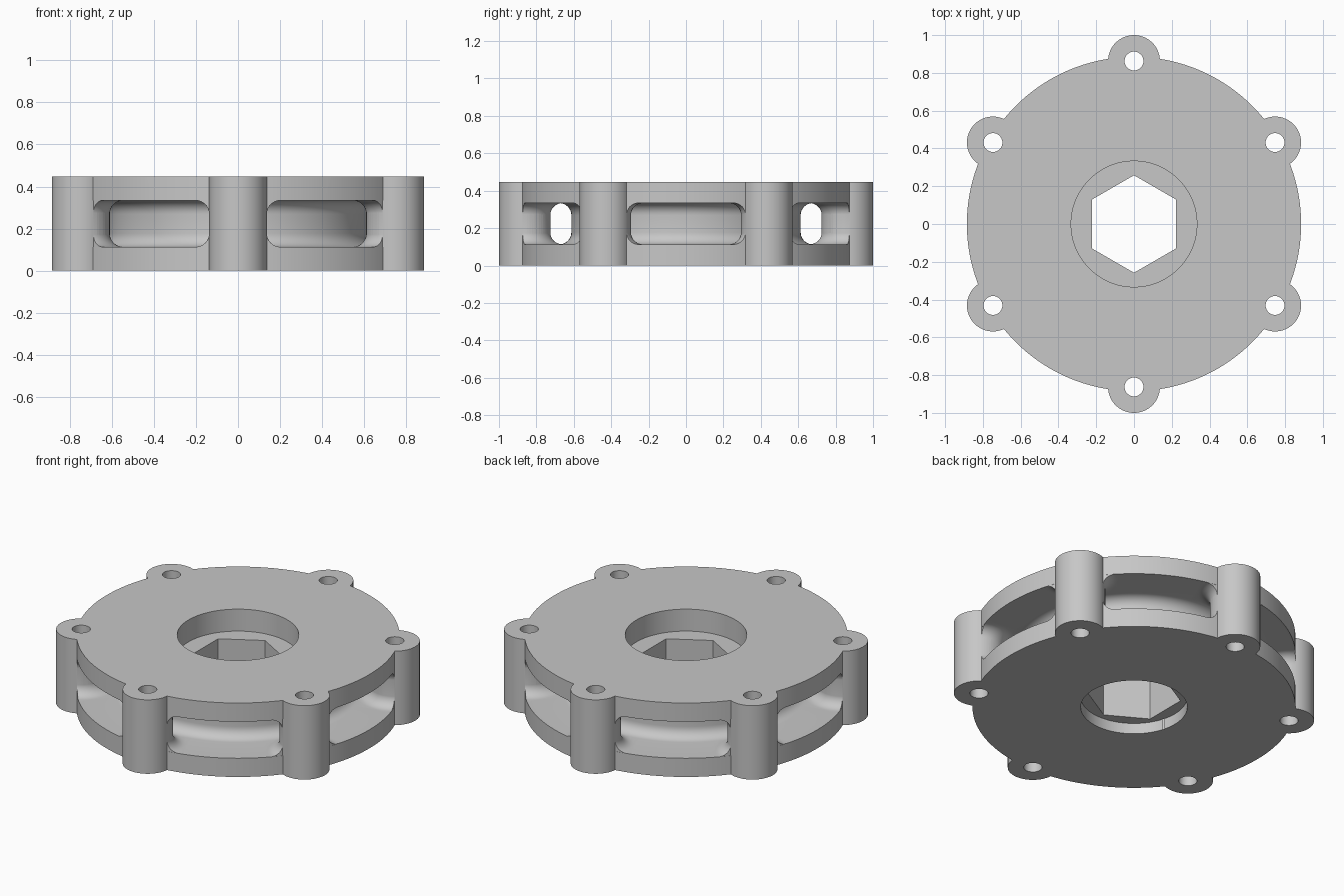
import bpy, bmesh
from math import sin, cos, pi, radians

cube = bpy.data.objects.get("Cube")
if cube:
    bpy.data.objects.remove(cube, do_unlink=True)

HEIGHT, PLATE, FILLET = 0.447, 0.113, 0.065
RIM, CORE = 0.885, 0.613
POST_DIST, POST_R, HOLE_R = 0.8625, 0.1375, 0.05
LOW, HIGH = PLATE, HEIGHT - PLATE

grey = bpy.data.materials.new("machined_grey")
grey.use_nodes = True
grey.diffuse_color = (0.57, 0.57, 0.57, 1)
grey.node_tree.nodes["Principled BSDF"].inputs["Base Color"].default_value = grey.diffuse_color


def lathe(name, profile, steps, centres=((0, 0),), phase=0.0):
    """Revolve a closed counterclockwise (radius, z) profile around z at each centre."""
    bm = bmesh.new()
    for cx, cy in centres:
        rings = []
        for i in range(steps):
            a = phase + 2 * pi * i / steps
            rings.append([bm.verts.new((cx + r * cos(a), cy + r * sin(a), z)) for r, z in profile])
        for i in range(steps):
            a, b = rings[i], rings[(i + 1) % steps]
            for j in range(len(profile)):
                k = (j + 1) % len(profile)
                if profile[j][0] or profile[k][0]:
                    bm.faces.new((a[j], b[j], b[k], a[k]))
    bmesh.ops.remove_doubles(bm, verts=bm.verts, dist=1e-5)
    mesh = bpy.data.meshes.new(name)
    bm.to_mesh(mesh)
    bm.free()
    mesh.materials.append(grey)
    obj = bpy.data.objects.new(name, mesh)
    bpy.context.collection.objects.link(obj)
    return obj


def rod(r, z0, z1):
    return [(0, z0), (r, z0), (r, z1), (0, z1)]


def waist(r, n=8):
    """Concave fillets between a neck of radius r and both plates, bottom to top."""
    f = FILLET
    arc = [(r + f - f * sin(t), f - f * cos(t)) for t in (pi / 2 * i / n for i in range(n + 1))]
    return [(x, LOW + z) for x, z in arc] + [(x, HIGH - z) for x, z in reversed(arc)]


def combine(target, tool, operation):
    mod = target.modifiers.new("combine", 'BOOLEAN')
    mod.operation = operation
    mod.solver = 'EXACT'
    mod.object = tool
    bpy.context.view_layer.objects.active = target
    bpy.ops.object.modifier_apply(modifier=mod.name)
    bpy.data.objects.remove(tool, do_unlink=True)


spots = [(POST_DIST * cos(radians(30 + 60 * k)), POST_DIST * sin(radians(30 + 60 * k)))
         for k in range(6)]

# Spool: two plates, filleted core and a counterbore on each side (ends left long)
spool = lathe("spool_hub",
              [(0.15, 0.065), (0.292, 0.065), (0.292, -0.05), (RIM, -0.05), (RIM, LOW)]
              + waist(CORE)
              + [(RIM, HIGH), (RIM, HEIGHT + 0.05), (0.333, HEIGHT + 0.05),
                 (0.333, HEIGHT - 0.133), (0.15, HEIGHT - 0.133)], 144)

# Fillets where the posts meet the plates, trimmed at the rim
flare = POST_R + FILLET
collars = lathe("post_fillets",
                [(0, LOW - 0.02), (flare, LOW - 0.02)] + waist(POST_R - 0.0005)
                + [(flare, HIGH + 0.02), (0, HIGH + 0.02)], 64, spots)
combine(collars, lathe("rim_trim", rod(RIM - 0.001, -0.1, 0.6), 144), 'INTERSECT')
combine(spool, collars, 'UNION')

# Six posts, faced off flush with the plates, then drilled
combine(spool, lathe("posts", rod(POST_R, -0.03, HEIGHT + 0.03), 64, spots), 'UNION')
combine(spool, lathe("facing_trim", rod(1.3, 0, HEIGHT), 24), 'INTERSECT')
combine(spool, lathe("bolt_holes", rod(HOLE_R, -0.1, 0.6), 40, spots), 'DIFFERENCE')

# Hexagonal shaft hole
combine(spool, lathe("hex_hole", rod(0.258, -0.1, 0.6), 6, phase=pi / 2), 'DIFFERENCE')

bpy.ops.object.select_all(action='DESELECT')
spool.select_set(True)
bpy.context.view_layer.objects.active = spool
bpy.ops.object.shade_smooth_by_angle(angle=radians(30))
